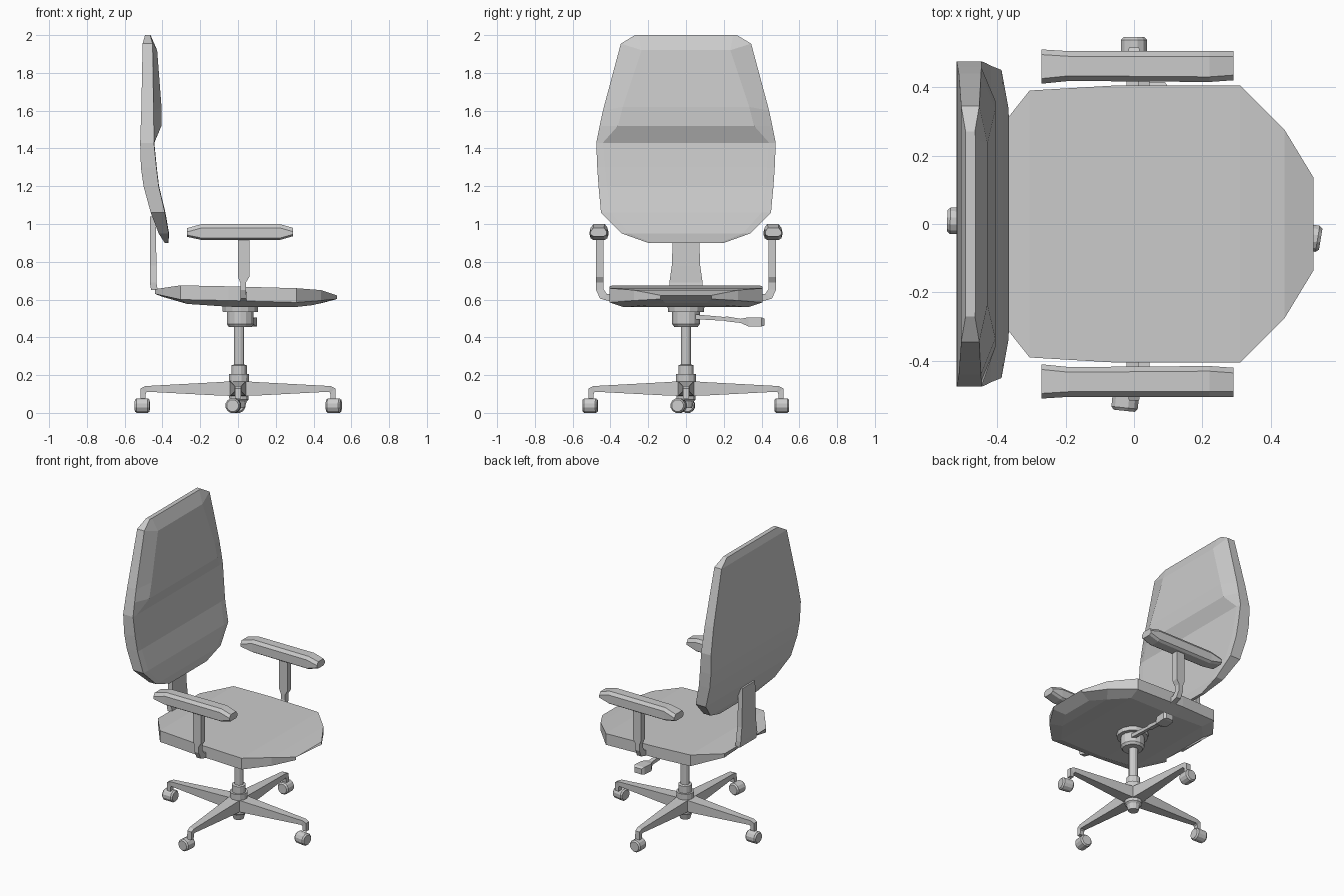
import bpy, bmesh, math
from mathutils import Matrix, Vector


def loft(name, rings, matrix=Matrix()):
    """Skin equal-length rings of points, capping both ends."""
    bm = bmesh.new()
    vs = [[bm.verts.new(matrix @ Vector(p)) for p in r] for r in rings]
    n = len(vs[0])
    for a, b in zip(vs, vs[1:]):
        for i in range(n):
            j = (i + 1) % n
            bm.faces.new((a[i], a[j], b[j], b[i]))
    bm.faces.new(vs[0])
    bm.faces.new(vs[-1])
    bmesh.ops.recalc_face_normals(bm, faces=bm.faces)
    me = bpy.data.meshes.new(name)
    bm.to_mesh(me)
    bm.free()
    ob = bpy.data.objects.new(name, me)
    bpy.context.collection.objects.link(ob)
    return ob


def mirrored(half):
    """Close a +y half section with its mirror image."""
    return half + [(x, -y, z) for x, y, z in reversed(half)]


def turned(name, profile, sides=12, matrix=Matrix()):
    """Solid of revolution around z from (radius, height) pairs."""
    ang = [2 * math.pi * (i + 0.5) / sides for i in range(sides)]
    return loft(name, [[(r * math.cos(a), r * math.sin(a), z) for a in ang]
                       for r, z in profile], matrix)


# Seat: stations along x -> top, side and underside points
seat = [  # x, half width, top z, side z | underside x, half width, z
    (-.44, .22, .655, .63, -.40, .17, .615),
    (-.305, .39, .675, .60, -.27, .32, .577),
    (-.05, .405, .67, .595, -.05, .33, .562),
    (.31, .405, .66, .585, .30, .33, .56),
    (.44, .275, .65, .595, .39, .21, .57),
    (.525, .135, .622, .603, .45, .11, .583)]
loft("seat", [mirrored([(x, w, t), (x, w, s), (bx, bw, bz)])
              for x, w, t, s, bx, bw, bz in seat])

# Backrest: stations down z -> rear, front edge and padded front points
back = [  # z, half width, rear x, edge x | pad half width, pad x, pad z
    (2.0, .27, -.492, -.465, .25, -.463, 2.0),
    (1.955, .345, -.505, -.452, .235, -.428, 1.92),
    (1.60, .44, -.512, -.447, .335, -.405, 1.62),
    (1.52, .457, -.515, -.446, .36, -.405, 1.52),
    (1.43, .475, -.518, -.445, .44, -.443, 1.43),
    (1.30, .47, -.514, -.432, .43, -.430, 1.30),
    (1.20, .463, -.50, -.42, .42, -.418, 1.20),
    (1.06, .45, -.462, -.387, .40, -.384, 1.06),
    (.95, .34, -.42, -.367, .30, -.365, .95),
    (.90, .20, -.388, -.370, .18, -.368, .90)]
loft("backrest", [mirrored([(r, w, z), (e, w, z), (px, pw, pz)])
                  for z, w, r, e, pw, px, pz in back])

# Back support plate
loft("back_support", [mirrored([(a, w, z), (b, w, z)]) for z, w, a, b in
                      [(.65, .088, -.46, -.425), (.69, .088, -.467, -.432),
                       (.78, .075, -.466, -.432), (1.04, .066, -.466, -.435)]])

# Armrests on both sides
for side, s in (("left", 1), ("right", -1)):
    flip = Matrix.Diagonal((1, s, 1, 1))
    pad = [  # x, inner y, outer y, bottom, top
        (-.27, .41, .51, .932, .978), (-.19, .418, .505, .915, 1.0),
        (.22, .415, .505, .915, 1.0), (.29, .42, .505, .935, .98)]
    loft("armrest_pad_" + side,
         [[(x, i, b + .01), (x, i + .015, b), (x, o - .015, b), (x, o, b + .01),
           (x, o, t - .02), (x, o - .015, t), (x, i + .015, t), (x, i, t - .02)]
          for x, i, o, b, t in pad], flip)
    post = [  # inner (y, z), outer (y, z), x range
        (.436, .93, .476, .93, 0, .06), (.436, .72, .476, .72, 0, .06),
        (.436, .69, .476, .69, .012, .042), (.436, .655, .476, .65, .012, .042),
        (.42, .63, .455, .605, .012, .045), (.36, .625, .40, .59, .012, .045)]
    loft("armrest_post_" + side,
         [[(a, iy, iz), (b, iy, iz), (b, oy, oz), (a, oy, oz)]
          for iy, iz, oy, oz, a, b in post], flip)

# Tilt mechanism, gas column and hub
turned("tilt_mechanism", [(.062, .455), (.073, .47), (.073, .533), (.095, .535),
                          (.098, .575)], 14, Matrix.Translation((.012, 0, 0)))
turned("gas_column", [(.042, .20), (.042, .252), (.028, .256), (.028, .46)], 12,
       Matrix.Translation((.006, 0, 0)))
turned("base_hub", [(.032, .025), (.042, .06), (.053, .07), (.055, .205)], 12,
       Matrix.Translation((.005, 0, 0)))

# Height lever: stations along y with a wide paddle at the end
lever = [(.03, .05, .013, .51, .013), (.20, .055, .010, .498, .010),
         (.22, .055, .014, .497, .013), (.29, .06, .014, .487, .011),
         (.33, .06, .036, .482, .024), (.40, .065, .036, .482, .024),
         (.415, .065, .025, .48, .018)]
loft("height_lever", [[(x - w, y, z - h), (x + w, y, z - h),
                       (x + w, y, z + h), (x - w, y, z + h)]
                      for y, x, w, z, h in lever])

# Four base legs with casters; sideways offset shows each caster's swivel
offsets = [-.055, .0, .012, -.035]
for k, off in enumerate(offsets):
    turn = Matrix.Rotation(k * math.pi / 2, 4, 'Z')
    leg = [  # bottom (r, z), top (r, z), half width
        (.03, .09, .03, .168, .042), (.10, .092, .10, .163, .038),
        (.48, .112, .49, .142, .018), (.488, .105, .515, .13, .015),
        (.49, .075, .516, .075, .015)]
    loft("base_leg_%d" % k, [mirrored([(br, w, bz), (tr, w, tz)])
                             for br, bz, tr, tz, w in leg], turn)
    # world offset converted into the leg's own sideways direction
    d = off if k in (0, 3) else -off
    pos = Vector((.507, d * .7, .048))
    tilt = Matrix.Rotation(d * 3, 4, 'Z') @ Matrix.Rotation(math.pi / 2, 4, 'Y')
    turned("caster_%d" % k, [(.032, -.039), (.04, -.03), (.04, .03), (.032, .039)],
           12, turn @ Matrix.Translation(pos) @ tilt)

# Set the whole chair exactly on the floor
low = min(v.co.z for o in bpy.data.objects for v in o.data.vertices)
for o in bpy.data.objects:
    if o.name.startswith("caster"):
        o.data.transform(Matrix.Translation((0, 0, -low)))
